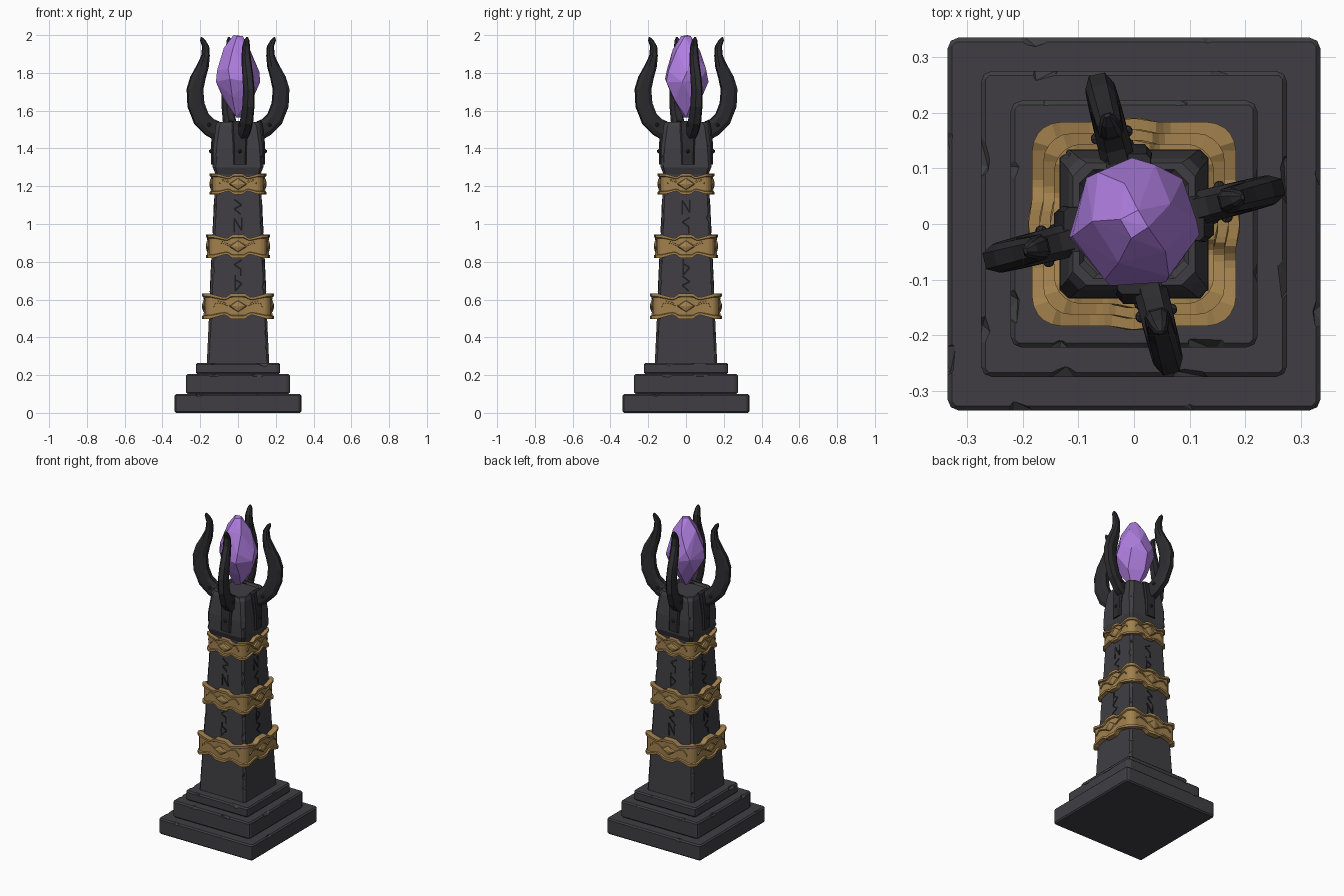
import bpy, bmesh, math, random
from mathutils import Vector, Matrix

if "Cube" in bpy.data.objects:
    bpy.data.objects.remove(bpy.data.objects["Cube"])

random.seed(7)


def material(name, rgb):
    m = bpy.data.materials.new(name)
    m.diffuse_color = (*rgb, 1)
    m.use_nodes = True
    m.node_tree.nodes["Principled BSDF"].inputs["Base Color"].default_value = m.diffuse_color
    return m


STONE = material("dark stone", (0.050, 0.048, 0.055))
HORN = material("black iron", (0.025, 0.025, 0.029))
GOLD = material("aged gold", (0.36, 0.22, 0.075))
GEM = material("violet crystal", (0.43, 0.21, 0.75))
MARK = material("carved shadow", (0.012, 0.012, 0.014))


def finish(name, bm, mat):
    bmesh.ops.recalc_face_normals(bm, faces=bm.faces)
    me = bpy.data.meshes.new(name)
    bm.to_mesh(me)
    bm.free()
    me.materials.append(mat)
    ob = bpy.data.objects.new(name, me)
    bpy.context.collection.objects.link(ob)
    return ob


def loft(bm, rings, closed=False):
    """Skin a list of equal-length point rings; cap the ends unless closed."""
    vs = [[bm.verts.new(p) for p in r] for r in rings]
    n = len(vs[0])
    for i in range(len(vs) if closed else len(vs) - 1):
        a, b = vs[i], vs[(i + 1) % len(vs)]
        for j in range(n):
            k = (j + 1) % n
            bm.faces.new((a[j], a[k], b[k], b[j]))
    if not closed:
        bm.faces.new(vs[0])
        bm.faces.new(vs[-1])


def square(h, z, c):
    """Square ring with cut corners."""
    d = h - c
    return [(-d, -h, z), (d, -h, z), (h, -d, z), (h, d, z),
            (d, h, z), (-d, h, z), (-h, d, z), (-h, -d, z)]


def add_chips(ob, spots):
    """Chip stone edges with faceted lumps; spots = (edge point, outward direction, edge axis)."""
    bm = bmesh.new()
    for p, out, axis in spots:
        r = random.uniform(0.03, 0.05)
        depth = random.uniform(0.012, 0.02)
        out = Vector(out).normalized()
        stretch = Vector((1, 1, 1)) + Vector(axis) * random.uniform(0.1, 0.7)
        m = (Matrix.Translation(Vector(p) + out * (r - depth)) @ Matrix.Diagonal((*stretch, 1))
             @ Matrix.Rotation(random.uniform(0, 3), 4, 'Z') @ Matrix.Rotation(random.uniform(0, 3), 4, 'X'))
        bmesh.ops.create_icosphere(bm, subdivisions=1, radius=r, matrix=m)
    cut = finish(ob.name + "_chip_cutter", bm, STONE)
    cut.hide_render = True
    cut.hide_viewport = True
    mod = ob.modifiers.new("chips", 'BOOLEAN')
    mod.operation = 'DIFFERENCE'
    mod.solver = 'EXACT'
    mod.object = cut


def bevel(ob, w):
    mod = ob.modifiers.new("worn edges", 'BEVEL')
    mod.width = w
    mod.segments = 1


SIDES = [((0, -1, 0), (1, 0, 0)), ((1, 0, 0), (0, 1, 0)),
         ((0, 1, 0), (1, 0, 0)), ((-1, 0, 0), (0, 1, 0))]

# Stepped base
for name, h, z0, z1 in (("base_step_lower", 0.335, 0, 0.10), ("base_step_middle", 0.275, 0.10, 0.205),
                        ("base_step_upper", 0.222, 0.205, 0.265)):
    bm = bmesh.new()
    loft(bm, [square(h, z0, 0.012), square(h, z1, 0.012)])
    step = finish(name, bm, STONE)
    bevel(step, 0.008)
    spots = []
    for out, along in SIDES:
        for t in (-0.55, 0.45):
            t += random.uniform(-0.2, 0.2)
            p = Vector(out) * h + Vector(along) * t * h + Vector((0, 0, z1))
            spots.append((p, Vector(out) + Vector((0, 0, 1)), along))
    add_chips(step, spots)


# Tapered shaft
def shaft_half(z):
    return 0.165 - (z - 0.265) * 0.046


bm = bmesh.new()
loft(bm, [square(shaft_half(z), z, 0.012) for z in (0.255, 1.32)])
shaft = finish("shaft", bm, STONE)
spots = []
for sx, sy in ((-1, -1), (1, -1), (1, 1), (-1, 1)):
    for z in (0.33, 0.45, 0.70, 0.78, 1.02, 1.10):
        z += random.uniform(-0.02, 0.02)
        h = shaft_half(z)
        spots.append(((sx * h, sy * h, z), (sx, sy, 0), (0, 0, 1)))
add_chips(shaft, spots)

# Capital
bm = bmesh.new()
loft(bm, [square(h, z, c) for h, z, c in ((0.118, 1.26, 0.012), (0.134, 1.30, 0.015), (0.132, 1.40, 0.018),
                                          (0.118, 1.52, 0.02), (0.110, 1.54, 0.025), (0.098, 1.54, 0.025),
                                          (0.090, 1.528, 0.025))])
capital = finish("capital", bm, STONE)
add_chips(capital, [((sx * 0.13, sy * 0.13, z), (sx, sy, 0), (0, 0, 1))
                    for sx in (-1, 1) for sy in (-1, 1) for z in (1.33, 1.43)])


# Gold bands
def band_path(h, r):
    """Rounded square as (point, outward normal, position along the side)."""
    pts = []
    for s in range(4):
        rot = Matrix.Rotation(s * math.pi / 2, 3, 'Z')
        flat = h - r
        for i in range(-10, 11):
            u = i / 10
            pts.append((rot @ Vector((u * flat, -h, 0)), rot @ Vector((0, -1, 0)), abs(u) * 0.88))
        for i in range(1, 5):
            a = math.radians(-90 + 18 * i)
            n = Vector((math.cos(a), math.sin(a), 0))
            pts.append((rot @ (Vector((flat, -flat, 0)) + n * r), rot @ n, 1.0))
    return pts


def band_height(u):
    if u < 0.25:
        return 1.0
    if u < 0.5:
        return 1.0 - 0.32 * math.sin((u - 0.25) / 0.25 * math.pi / 2)
    return 0.68 + 0.3 * (u - 0.5) / 0.5


PROFILE = [(-0.035, -1), (0.006, -1), (0.006, -0.76), (-0.003, -0.70),
           (-0.003, 0.70), (0.006, 0.76), (0.006, 1), (-0.035, 1)]
for name, h, zc, hh in (("band_lower", 0.177, 0.565, 0.068), ("band_middle", 0.157, 0.882, 0.062),
                        ("band_upper", 0.138, 1.212, 0.055)):
    bm = bmesh.new()
    rings = []
    for p, n, u in band_path(h, 0.045):
        bulge = 0.007 * max(0, 1 - u / 0.3)
        rings.append([p + n * (o + (bulge if o > -0.03 else 0)) + Vector((0, 0, zc + hh * f * band_height(u)))
                      for o, f in PROFILE])
    loft(bm, rings, True)
    # diamond boss and curling ridges on each side
    for s in range(4):
        rot = Matrix.Rotation(s * math.pi / 2, 3, 'Z')
        d = [(-0.05, 0), (0, -0.036), (0.05, 0), (0, 0.036)]
        loft(bm, [[rot @ Vector((x * k, -h - o, zc + z * k)) for x, z in d]
                  for k, o in ((1, -0.005), (0.8, 0.007), (0.25, 0.013))])
        for sx in (-1, 1):
            path = [(0.045, 0.0), (0.075, 0.016), (0.105, 0.022), (0.13, 0.0)]
            loft(bm, [[rot @ Vector((sx * x * h / 0.177, -h + y, zc + z + dz))
                       for y, dz in ((0.01, -0.006), (-0.003, -0.004), (-0.003, 0.004), (0.01, 0.006))]
                      for x, z in path])
    finish(name, bm, GOLD)

# Abstract angular carvings on each shaft face
PATTERNS = [[(-0.02, 0.04), (0.02, 0.01), (-0.02, -0.01), (0.015, -0.04)],
            [(-0.02, -0.04), (-0.02, 0.035), (0.02, -0.03), (0.02, 0.04)],
            [(0.02, 0.04), (-0.02, 0.015), (0.015, -0.01), (0.015, -0.045)],
            [(-0.015, 0.045), (-0.015, -0.04), (0.02, 0.0), (-0.015, 0.02)]]
bm = bmesh.new()
for s in range(4):
    rot = Matrix.Rotation(s * math.pi / 2, 3, 'Z')
    for i, zc in enumerate((1.09, 0.995, 0.77, 0.685)):
        pat = PATTERNS[(i + s) % 4]
        for a, b in zip(pat, pat[1:]):
            a, b = Vector(a), Vector(b)
            w = (b - a).normalized().orthogonal() * 0.0045
            quad = [a + w, b + w, b - w, a - w]
            loft(bm, [[rot @ Vector((q.x, -shaft_half(zc + q.y) - o, zc + q.y)) for q in quad]
                      for o in (-0.003, 0.002)])
finish("shaft_carvings", bm, MARK)

# Four curved horns, each with a strap and rivets: (inner r, z, outer r, z, width)
HORN_RINGS = [(0.09, 1.535, 0.10, 1.43, 0.062), (0.135, 1.555, 0.175, 1.472, 0.060),
              (0.165, 1.585, 0.235, 1.53, 0.058), (0.187, 1.64, 0.272, 1.62, 0.055),
              (0.193, 1.71, 0.277, 1.715, 0.052), (0.180, 1.77, 0.257, 1.78, 0.050),
              (0.163, 1.83, 0.225, 1.835, 0.048), (0.157, 1.89, 0.198, 1.89, 0.045),
              (0.160, 1.94, 0.193, 1.94, 0.038), (0.180, 1.975, 0.205, 1.972, 0.026),
              (0.198, 1.990, 0.204, 1.986, 0.010)]
SECTION = [(-0.5, 0.25), (-0.28, 0), (0.28, 0), (0.5, 0.25), (0.5, 0.75), (0.28, 1), (-0.28, 1), (-0.5, 0.75)]
for s, side in enumerate(("front", "right", "back", "left")):
    turn = Matrix.Rotation(s * math.pi / 2, 4, 'Z')
    lean = turn @ Matrix.Rotation(math.radians(14), 4, 'Z')
    bm = bmesh.new()
    rings = []
    for ri, zi, ro, zo, w in HORN_RINGS:
        rings.append([lean @ Vector((x * w, -(ri + (ro - ri) * t), zi + (zo - zi) * t)) for x, t in SECTION])
    loft(bm, rings)
    for x in (-1, 1):  # rivets on the horn root
        bmesh.ops.create_icosphere(bm, subdivisions=1, radius=0.012,
                                   matrix=lean @ Matrix.Translation((x * 0.028, -0.165, 1.525)))
    finish("horn_" + side, bm, HORN)

    bm = bmesh.new()
    loft(bm, [[turn @ Vector((0.01 + x * w, y, z)) for x, y in ((-1, -0.10), (-1, yo), (-0.8, yo - 0.008),
                                                               (0.8, yo - 0.008), (1, yo), (1, -0.10))]
              for z, w, yo in ((1.315, 0.034, -0.136), (1.41, 0.036, -0.136),
                               (1.50, 0.042, -0.128), (1.545, 0.040, -0.118))])
    bmesh.ops.create_icosphere(bm, subdivisions=1, radius=0.011,
                               matrix=turn @ Matrix.Translation((0.01, -0.144, 1.385)))
    finish("horn_strap_" + side, bm, HORN)

# Floating faceted crystal
bm = bmesh.new()
for i, (z, r, n) in enumerate(((1.565, 0.018, 3), (1.665, 0.080, 5), (1.765, 0.119, 7), (1.82, 0.113, 6),
                               (1.925, 0.075, 5), (1.995, 0.026, 4))):
    for k in range(n):
        a = 2 * math.pi * (k + 0.37 * i) / n + random.uniform(-0.1, 0.1)
        dz = random.uniform(-0.015, 0.015) if 0 < i < 5 else 0
        bm.verts.new((r * math.cos(a), r * math.sin(a), z + dz + (0.005 if i == 5 and k == 0 else 0)))
hull = bmesh.ops.convex_hull(bm, input=bm.verts)
loose = [v for v in bm.verts if not v.link_faces]
bmesh.ops.delete(bm, geom=loose, context='VERTS')
finish("crystal", bm, GEM)
